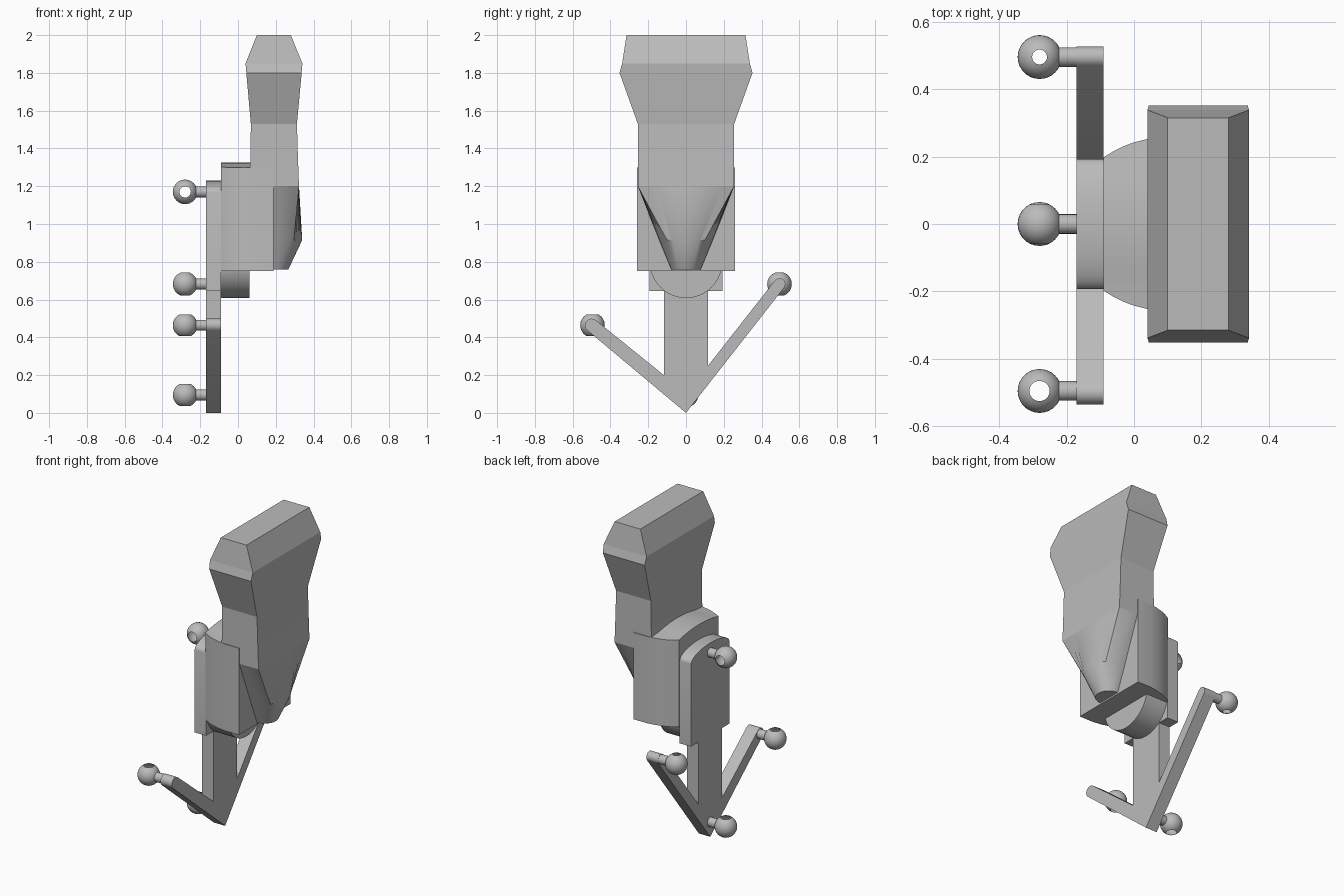
import bpy, bmesh, math
from mathutils import Matrix, Vector

if "Cube" in bpy.data.objects:
    bpy.data.objects.remove(bpy.data.objects["Cube"], do_unlink=True)

grey = bpy.data.materials.new("plain_grey")
grey.use_nodes = True
GREY = (0.5, 0.5, 0.5, 1)
grey.diffuse_color = GREY
grey.node_tree.nodes["Principled BSDF"].inputs["Base Color"].default_value = GREY


def finish(bm, name, smooth=True, closed=True):
    if closed:
        bmesh.ops.recalc_face_normals(bm, faces=bm.faces)
    mesh = bpy.data.meshes.new(name)
    bm.to_mesh(mesh)
    bm.free()
    obj = bpy.data.objects.new(name, mesh)
    bpy.context.collection.objects.link(obj)
    mesh.materials.append(grey)
    if smooth:
        bpy.ops.object.select_all(action="DESELECT")
        obj.select_set(True)
        bpy.context.view_layer.objects.active = obj
        bpy.ops.object.shade_smooth_by_angle(angle=math.radians(30))
    return obj


def arc(cx, cy, r, start, end, steps=12):
    angles = [math.radians(start + (end - start) * i / steps) for i in range(steps + 1)]
    return [(cx + r * math.cos(a), cy + r * math.sin(a)) for a in angles]


def prism(points, offset):
    """Extrude a flat outline of 3D points."""
    bm = bmesh.new()
    face = bm.faces.new([bm.verts.new(p) for p in points])
    new = bmesh.ops.extrude_face_region(bm, geom=[face])["geom"]
    bmesh.ops.translate(bm, vec=offset, verts=[v for v in new if isinstance(v, bmesh.types.BMVert)])
    return bm


def loft(rings):
    """Skin a stack of closed rings and cap both ends."""
    bm = bmesh.new()
    rows = [[bm.verts.new(p) for p in ring] for ring in rings]
    n = len(rows[0])
    for low, high in zip(rows, rows[1:]):
        for i in range(n):
            j = (i + 1) % n
            bm.faces.new((low[i], low[j], high[j], high[i]))
    bm.faces.new(rows[0])
    bm.faces.new(rows[-1])
    return bm


# Rear frame: upper plate, post and two uneven arms in one outline
PLATE_BACK, PLATE_FRONT = -0.17, -0.09
outline = [(0, 0)]
outline += arc(0.495, 0.682, 0.031, -39, 141)
outline += [(0.117, 0.25), (0.117, 0.645), (0.192, 0.645)]
outline += [(0.192 * math.cos(a), 1.168 + 0.062 * math.sin(a))
            for a in [math.pi * i / 20 for i in range(21)]]
outline += [(-0.192, 0.645), (-0.117, 0.645), (-0.117, 0.2)]
outline += arc(-0.5, 0.464, 0.035, 51, 231)
finish(prism([(PLATE_BACK, y, z) for y, z in outline],
             (PLATE_FRONT - PLATE_BACK, 0, 0)), "rear_frame")

# Half-round boss under the housing
boss = arc(0, 0.8, 0.192, 180, 360, 28)
finish(prism([(PLATE_FRONT, y, z) for y, z in boss], (0.15, 0, 0)), "round_boss")

# Housing: bowed sides and a gently arched top
side = [(-0.09, 0.198), (-0.06, 0.216), (-0.03, 0.231), (0, 0.242),
        (0.04, 0.252), (0.09, 0.26), (0.188, 0.26)]
plan = side + [(x, -y) for x, y in reversed(side)]
bm = prism([(x, y, 0.75) for x, y in plan], (0, 0, 0.55))
for k in range(-5, 6):
    bmesh.ops.bisect_plane(bm, geom=bm.verts[:] + bm.edges[:] + bm.faces[:],
                           plane_co=(0, k * 0.035, 0), plane_no=(0, 1, 0))
for v in bm.verts:
    if v.co.z > 1.2:
        v.co.z = 1.325 - 0.025 * min(1, abs(v.co.y) / 0.21) ** 2
finish(bm, "housing")

# Main block: flared rectangular sections (z, back x, front x, half depth)
sections = [(1.2, 0.06, 0.323, 0.255), (1.36, 0.066, 0.317, 0.255),
            (1.53, 0.068, 0.312, 0.255), (1.8, 0.044, 0.337, 0.352),
            (1.85, 0.04, 0.341, 0.338), (2.0, 0.1, 0.28, 0.315)]
finish(loft([[(a, -d, z), (b, -d, z), (b, d, z), (a, d, z)]
             for z, a, b, d in sections]), "main_block", smooth=False)

# Nose: block section blending into a half cone
NOSE_X, STEPS = 0.19, 24
nose = []
for z, reach, half, square in [(0.76, 0.077, 0.078, False), (0.915, 0.15, 0.142, False),
                               (1.2, 0.133, 0.255, True)]:
    ring = [(0.12, half, z), (0.12, -half, z)]
    for i in range(STEPS + 1):
        a = math.pi * (i / STEPS - 0.5)
        c, s = math.cos(a), math.sin(a)
        k = 1 / max(abs(c), abs(s)) if square else 1
        ring.append((NOSE_X + reach * c * k, half * s * k, z))
    nose.append(ring)
finish(loft(nose), "nose")


# Hollow marker balls with open ends, each on a short stem
def marker(name, y, z, axis, hole=0.03):
    bm = bmesh.new()
    r, rows, cols = 0.065, 14, 32
    start = math.asin(hole / r)
    grid = []
    for i in range(rows + 1):
        t = start + (math.pi - 2 * start) * i / rows
        grid.append([bm.verts.new((r * math.sin(t) * math.cos(2 * math.pi * j / cols),
                                   r * math.sin(t) * math.sin(2 * math.pi * j / cols),
                                   r * math.cos(t))) for j in range(cols)])
    for a, b in zip(grid, grid[1:]):
        for j in range(cols):
            k = (j + 1) % cols
            bm.faces.new((a[j], b[j], b[k], a[k]))
    turn = Matrix.Rotation(math.pi / 2, 4, "X") if axis == "Y" else Matrix()
    bm.transform(Matrix.Translation(Vector((-0.28, y, z))) @ turn)
    finish(bm, name + "_ball", closed=False)
    stem = arc(y, z, 0.029, 0, 345, 23)
    finish(prism([(-0.222, p, q) for p, q in stem], (0.06, 0, 0)), name + "_stem")


marker("top_marker", 0, 1.17, "Y")
marker("back_marker", 0.495, 0.682, "Z", 0.022)
marker("front_marker", -0.495, 0.464, "Z")
marker("bottom_marker", 0, 0.095, "Z")
